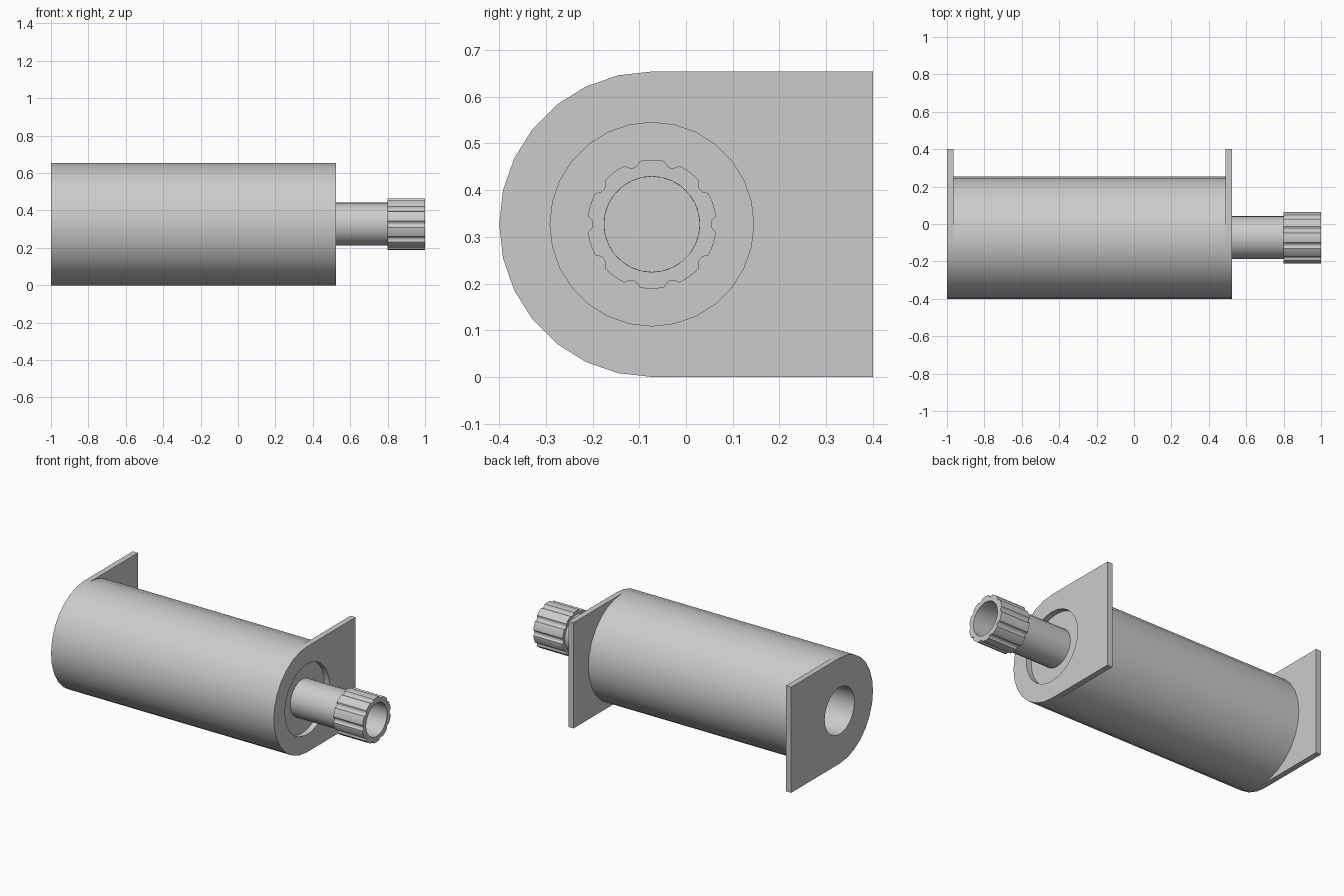
import bpy, bmesh, math

if "Cube" in bpy.data.objects:
    bpy.data.objects.remove(bpy.data.objects["Cube"])

CY, CZ, R = -0.073, 0.327, 0.327      # axis of the roller and its radius
Y_BACK = 0.4                          # straight edge of the end plates

steel = bpy.data.materials.new("light grey metal")
steel.diffuse_color = (0.6, 0.6, 0.6, 1)
steel.use_nodes = True
steel.node_tree.nodes["Principled BSDF"].inputs["Base Color"].default_value = steel.diffuse_color


def circle(r, n):
    """Points (y, z) relative to the axis."""
    return [(r * math.cos(2 * math.pi * i / n), r * math.sin(2 * math.pi * i / n)) for i in range(n)]


def d_shape(n):
    """Round at the front, square at the back, matched point for point to a circle."""
    w = Y_BACK - CY
    corner = math.atan2(R, w)
    pts = []
    for y, z in circle(1, n):
        if y < 1e-6:
            pts.append((R * y, R * z))
            continue
        a = math.atan2(abs(z), y)
        if abs(a - corner) < math.pi / n:
            py, pz = w, R
        elif a < corner:
            py, pz = w, w * math.tan(a)
        else:
            py, pz = R / math.tan(a), R
        pts.append((py, math.copysign(pz, z)))
    return pts


def splined(r, depth, teeth, per):
    """Circle with shallow rounded grooves, one centred on angle zero."""
    pts = []
    n = teeth * per
    for i in range(n):
        k = min(i % per, per - i % per)
        rr = r - depth * (1.0, 0.8, 0.0)[min(k, 2)]
        a = 2 * math.pi * i / n
        pts.append((rr * math.cos(a), rr * math.sin(a)))
    return pts


def loft(name, rings, closed=False, caps=(False, False)):
    """Bridge (x, outline) rings in order along the x axis."""
    bm = bmesh.new()
    loops = [[bm.verts.new((x, CY + y, CZ + z)) for y, z in pts] for x, pts in rings]
    pairs = list(zip(loops, loops[1:]))
    if closed:
        pairs.append((loops[-1], loops[0]))
    for a, b in pairs:
        n = len(a)
        for i in range(n):
            j = (i + 1) % n
            bm.faces.new((a[i], a[j], b[j], b[i]))
    if caps[0]:
        bm.faces.new(loops[0])
    if caps[1]:
        bm.faces.new(loops[-1])
    bmesh.ops.recalc_face_normals(bm, faces=bm.faces)
    me = bpy.data.meshes.new(name)
    bm.to_mesh(me)
    bm.free()
    me.materials.append(steel)
    ob = bpy.data.objects.new(name, me)
    bpy.context.collection.objects.link(ob)
    bpy.ops.object.select_all(action='DESELECT')
    ob.select_set(True)
    bpy.context.view_layer.objects.active = ob
    bpy.ops.object.shade_smooth_by_angle(angle=math.radians(25))
    return ob


N = 28

# Main barrel with a blind hole in its left end
loft("barrel", [(-0.5, circle(0.145, N)), (-0.965, circle(0.145, N)),
                (-0.965, circle(R, N)), (0.49, circle(R, N))], caps=(True, True))

# Two end plates, each with a round opening
for name, x0, x1, hole in (("left_end_plate", -1.0, -0.965, 0.145),
                           ("right_end_plate", 0.49, 0.525, 0.218)):
    loft(name, [(x0, circle(hole, N)), (x0, d_shape(N)),
                (x1, d_shape(N)), (x1, circle(hole, N))], closed=True)

# Output shaft, bored from its free end
loft("shaft", [(0.55, circle(0.102, N)), (0.8, circle(0.102, N)),
               (0.8, circle(0.115, N)), (0.48, circle(0.115, N))], caps=(True, True))

# Grooved head on the shaft
T, P = 10, 10
bore = circle(0.102, T * P)
grooved = splined(0.138, 0.011, T, P)
loft("splined_head", [(0.8, bore), (1.0, bore), (1.0, grooved), (0.8, grooved)], closed=True)
